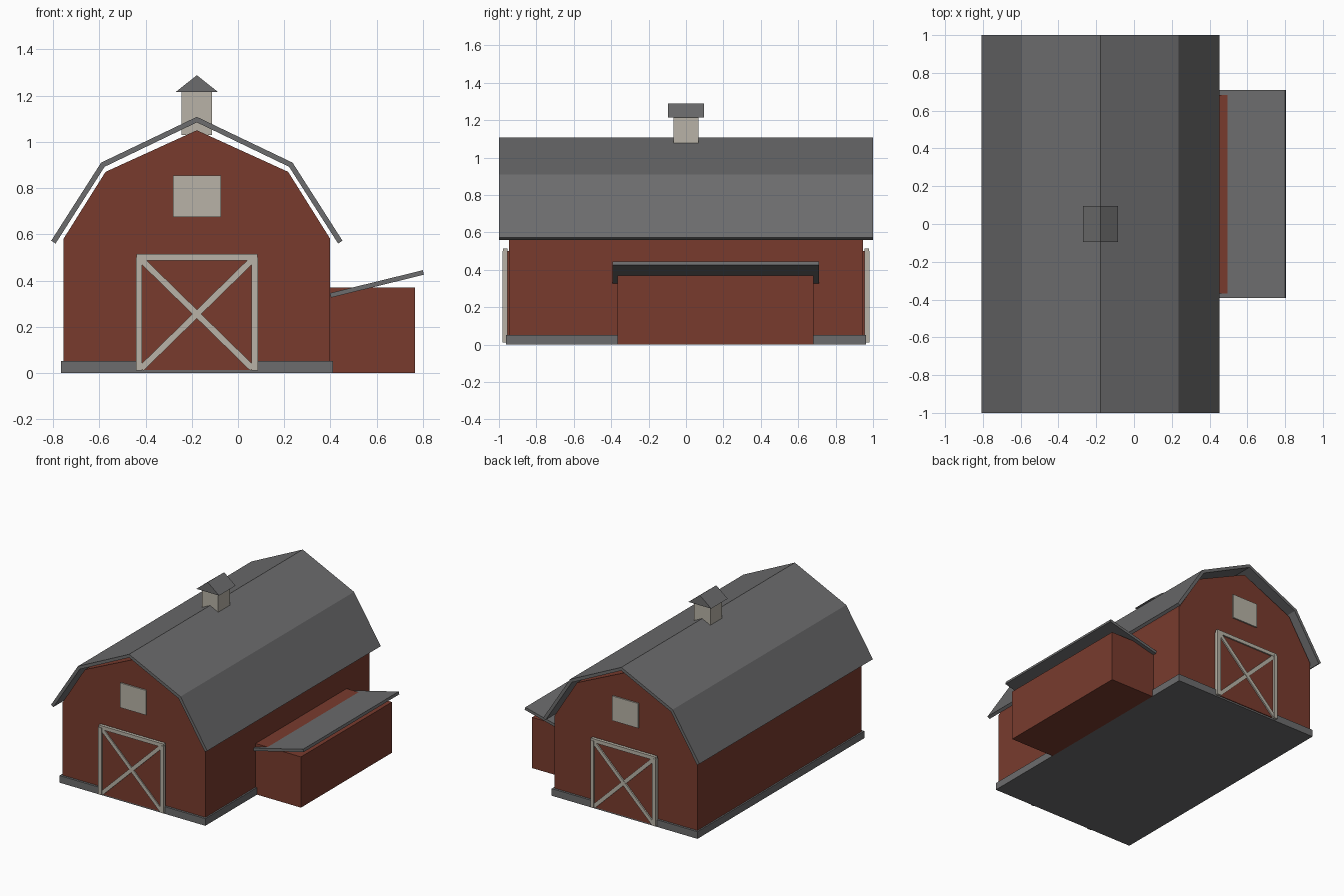
import bpy, bmesh, math
from mathutils import Matrix, Vector

cube = bpy.data.objects.get("Cube")
if cube:
    bpy.data.objects.remove(cube, do_unlink=True)

CX = -0.178      # centre line of the barn
WALL_Y = 0.946   # gable wall distance


def material(name, rgb):
    m = bpy.data.materials.new(name)
    m.use_nodes = True
    m.diffuse_color = (*rgb, 1)
    m.node_tree.nodes["Principled BSDF"].inputs["Base Color"].default_value = (*rgb, 1)
    return m


RED = material("barn red", (0.19, 0.044, 0.027))
GREY = material("slate grey", (0.15, 0.15, 0.153))
CREAM = material("weathered cream", (0.48, 0.45, 0.385))


def finish(name, bm, mat):
    bmesh.ops.recalc_face_normals(bm, faces=bm.faces)
    mesh = bpy.data.meshes.new(name)
    bm.to_mesh(mesh)
    bm.free()
    mesh.materials.append(mat)
    ob = bpy.data.objects.new(name, mesh)
    bpy.context.collection.objects.link(ob)
    return ob


def box(name, mat, x, y, z):
    """Box between (min, max) pairs."""
    bm = bmesh.new()
    size = [b - a for a, b in (x, y, z)]
    mid = [(a + b) / 2 for a, b in (x, y, z)]
    bmesh.ops.create_cube(bm, size=1, matrix=Matrix.Translation(mid) @ Matrix.Diagonal((*size, 1)))
    return finish(name, bm, mat)


def prism(name, mat, profile, y0, y1):
    """Extrude an (x, z) outline along y."""
    bm = bmesh.new()
    face = bm.faces.new([bm.verts.new((x, y0, z)) for x, z in profile])
    out = bmesh.ops.extrude_face_region(bm, geom=[face])
    bmesh.ops.translate(bm, vec=(0, y1 - y0, 0),
                        verts=[v for v in out["geom"] if isinstance(v, bmesh.types.BMVert)])
    return finish(name, bm, mat)


def beam(name, mat, start, end, width, y0, y1):
    """Flat board between two (x, z) points."""
    a, b = Vector(start), Vector(end)
    d = (b - a).normalized()
    n = Vector((-d.y, d.x)) * width / 2
    return prism(name, mat, [a + n, b + n, b - n, a - n], y0, y1)


def mirrored(half):
    """Half outline from the right edge to the ridge, mirrored about the centre line."""
    left = [(-x, z) for x, z in reversed(half) if x > 0]
    return [(CX + x, z) for x, z in half + left]


# Main body and foundation
prism("barn_walls", RED, mirrored([(0.577, 0.005), (0.577, 0.58), (0.395, 0.87), (0, 1.05)]),
      -WALL_Y, WALL_Y)
box("foundation", GREY, (CX - 0.588, CX + 0.588), (-0.962, 0.962), (0, 0.052))

# Gambrel roof sheet
outer = mirrored([(0.630, 0.572), (0.414, 0.91), (0, 1.108)])
inner = mirrored([(0.611, 0.560), (0.399, 0.892), (0, 1.084)])
prism("gambrel_roof", GREY, outer + inner[::-1], -1, 1)

# Cupola
box("cupola_base", CREAM, (CX - 0.066, CX + 0.066), (-0.068, 0.068), (1.03, 1.218))
prism("cupola_roof", GREY, mirrored([(0.092, 1.215), (0, 1.288)]), -0.095, 0.095)

# Doors and loft windows on both gables
for side, s in (("front", -1), ("back", 1)):
    def at(near, far):
        return s * near, s * far
    base, skin, face = WALL_Y - 0.01, 0.968, 0.981
    box(side + "_door_panel", RED, (CX - 0.252, CX + 0.252), sorted(at(base, skin)), (0.012, 0.5))
    for tag, k in (("left", 1), ("right", -1)):
        beam(f"{side}_door_{tag}_post", CREAM, (CX + k * 0.25, 0.01), (CX + k * 0.25, 0.5),
             0.027, *at(0.955, face))
        beam(f"{side}_door_{tag}_brace", CREAM, (CX + k * 0.24, 0.02), (CX - k * 0.24, 0.49),
             0.027, *at(skin - 0.005, face - 0.004 - 0.001 * k))
    beam(side + "_door_top_rail", CREAM, (CX - 0.262, 0.501), (CX + 0.262, 0.501),
         0.027, *at(0.955, face - 0.003))
    box(side + "_loft_window", CREAM, (CX - 0.104, CX + 0.104), sorted(at(base, 0.956)),
        (0.675, 0.855))

# Side shed with its tilted roof
box("shed_walls", RED, (0.38, 0.765), (-0.367, 0.682), (0, 0.37))
beam("shed_roof", GREY, (0.400, 0.336), (0.802, 0.435), 0.02, -0.392, 0.71)
